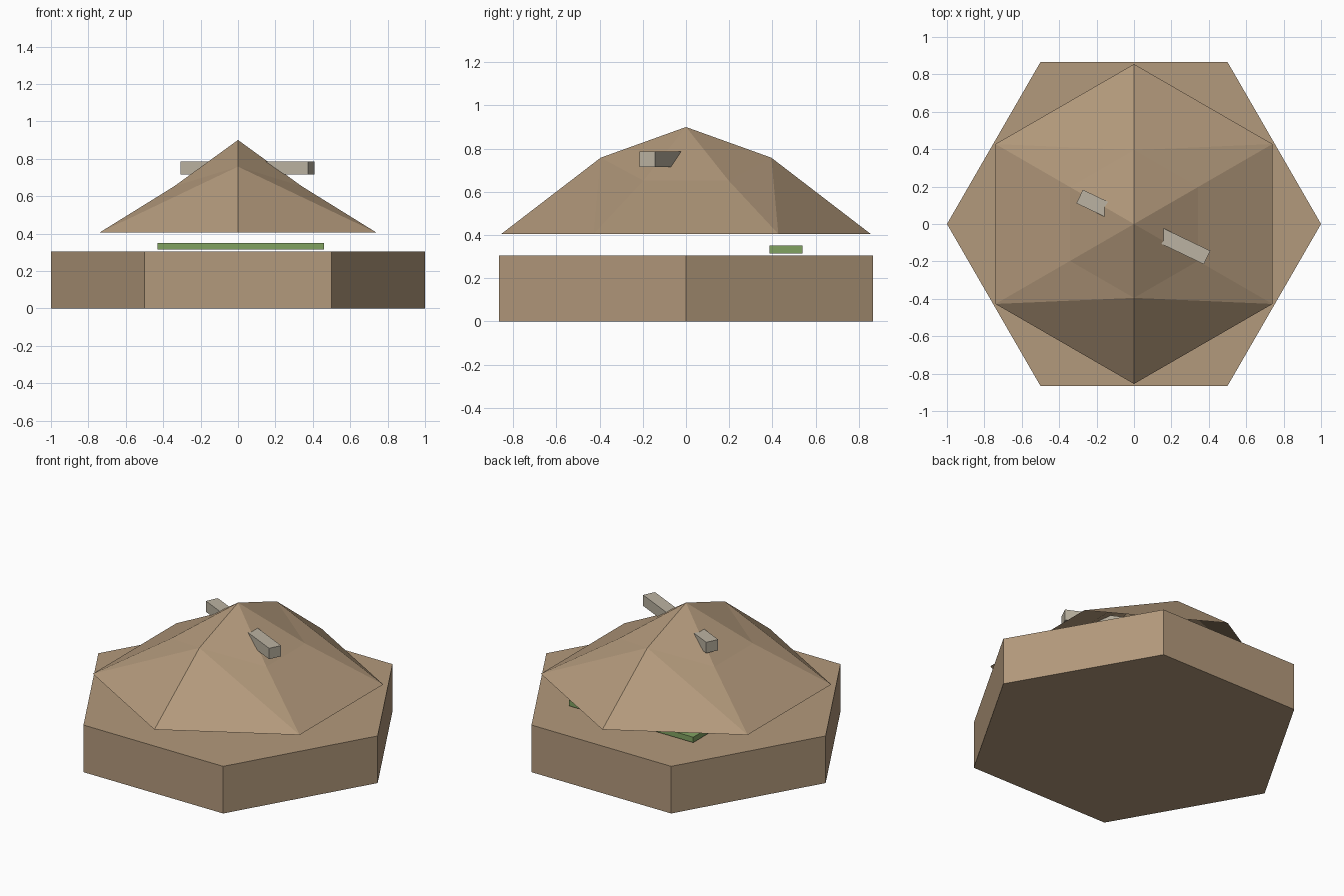
import bpy, bmesh, math

if "Cube" in bpy.data.objects:
    bpy.data.objects.remove(bpy.data.objects["Cube"])


def material(name, rgb):
    m = bpy.data.materials.new(name)
    m.diffuse_color = (*rgb, 1)
    m.use_nodes = True
    m.node_tree.nodes["Principled BSDF"].inputs["Base Color"].default_value = m.diffuse_color
    return m


earth = material("earth", (0.45, 0.32, 0.20))
grass = material("grass", (0.22, 0.36, 0.12))
stone = material("stone", (0.50, 0.45, 0.36))


def finish(name, bm, mat):
    bmesh.ops.recalc_face_normals(bm, faces=bm.faces)
    me = bpy.data.meshes.new(name)
    bm.to_mesh(me)
    bm.free()
    me.materials.append(mat)
    ob = bpy.data.objects.new(name, me)
    bpy.context.collection.objects.link(ob)
    return ob


def hexagon(bm, radius, start, heights):
    ring = []
    for i in range(6):
        a = math.radians(start + 60 * i)
        ring.append(bm.verts.new((radius * math.cos(a), radius * math.sin(a),
                                  heights[i % len(heights)])))
    return ring


def bridge(bm, low, high):
    for i in range(6):
        j = (i + 1) % 6
        bm.faces.new((low[i], low[j], high[j], high[i]))


def box(name, centre, size, mat, turn=0):
    bm = bmesh.new()
    bmesh.ops.create_cube(bm, size=1)
    bmesh.ops.scale(bm, vec=size, verts=bm.verts)
    ob = finish(name, bm, mat)
    ob.location = centre
    ob.rotation_euler.z = math.radians(turn)
    return ob


# Hexagonal ground tile
bm = bmesh.new()
bottom = hexagon(bm, 1, 0, [0])
top = hexagon(bm, 1, 0, [0.305])
bridge(bm, bottom, top)
bm.faces.new(bottom[::-1])
bm.faces.new(top)
finish("ground_tile", bm, earth)

# Hollow hill shell, open below; the two shoulders on the y axis are raised
bm = bmesh.new()
rim = hexagon(bm, 0.855, 30, [0.405])
shoulder = hexagon(bm, 0.395, 30, [0.652, 0.758, 0.652])
peak = bm.verts.new((0, 0, 0.9))
for i in range(6):
    j = (i + 1) % 6
    # split each skirt panel along the diagonal from the raised shoulder
    a, b, c, d = rim[i], rim[j], shoulder[j], shoulder[i]
    if c.co.z > d.co.z:
        bm.faces.new((a, b, c))
        bm.faces.new((a, c, d))
    else:
        bm.faces.new((a, b, d))
        bm.faces.new((b, c, d))
    bm.faces.new((d, c, peak))
finish("hill", bm, earth)

# Stone beam passing through the hill, and grass strip behind
box("stone_beam", (0.05, -0.016, 0.751), (0.755, 0.08, 0.07), stone, -25.6)
box("grass_strip", (0.015, 0.463, 0.333), (0.89, 0.155, 0.035), grass)
